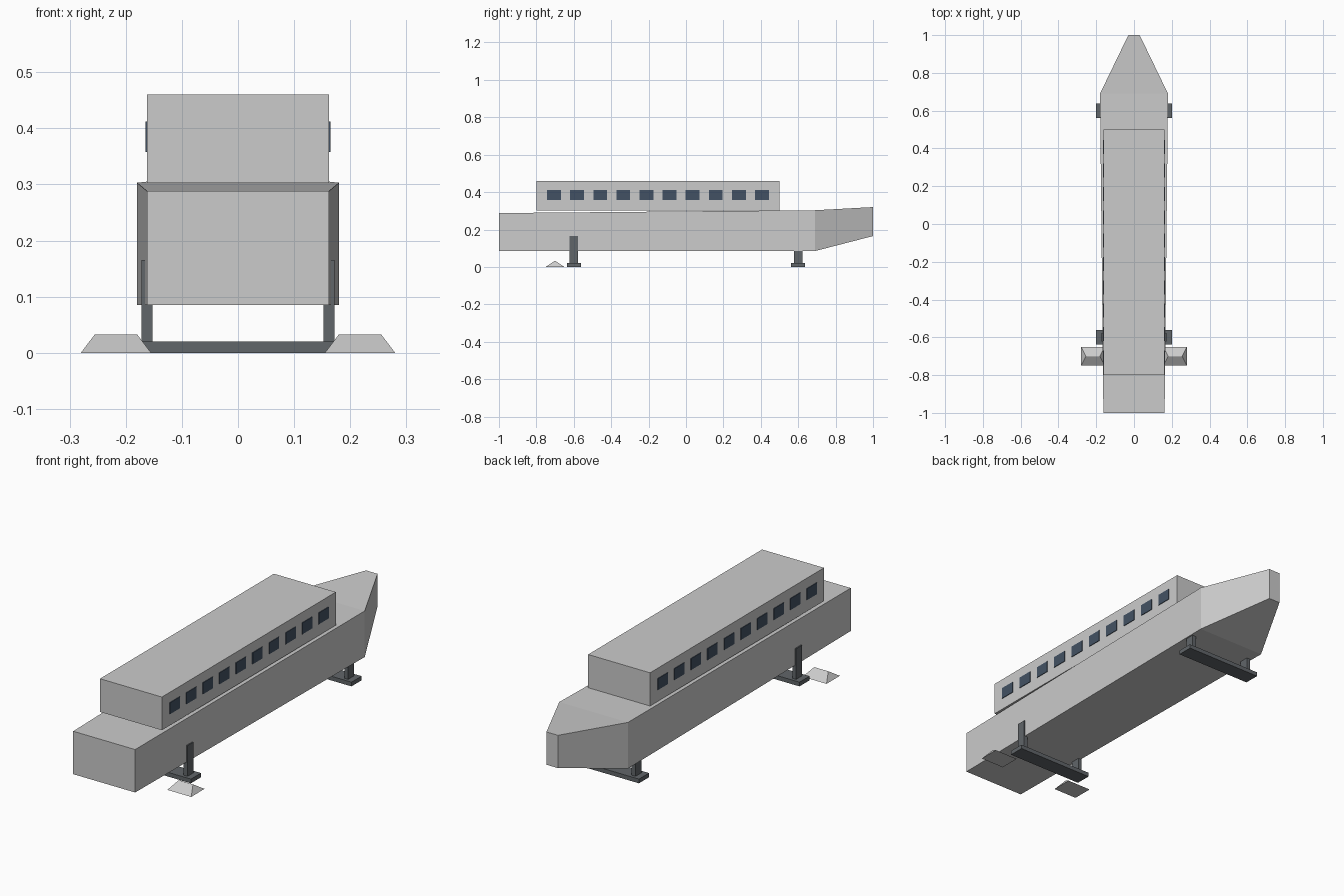
import bpy
import bmesh

if "Cube" in bpy.data.objects:
    bpy.data.objects.remove(bpy.data.objects["Cube"], do_unlink=True)


def material(name, color):
    mat = bpy.data.materials.new(name)
    mat.use_nodes = True
    mat.diffuse_color = (*color, 1)
    mat.node_tree.nodes["Principled BSDF"].inputs["Base Color"].default_value = (*color, 1)
    return mat


light_grey = material("light grey", (0.6, 0.6, 0.6))
dark_grey = material("dark grey", (0.12, 0.133, 0.143))
window_blue = material("window blue", (0.055, 0.083, 0.125))


def loft(name, sections, mat):
    """Join closed rings of points into a capped solid."""
    bm = bmesh.new()
    rings = [[bm.verts.new(p) for p in ring] for ring in sections]
    for a, b in zip(rings, rings[1:]):
        for i in range(len(a)):
            j = (i + 1) % len(a)
            bm.faces.new((a[i], a[j], b[j], b[i]))
    bm.faces.new(rings[0])
    bm.faces.new(rings[-1])
    bmesh.ops.recalc_face_normals(bm, faces=bm.faces)
    mesh = bpy.data.meshes.new(name)
    bm.to_mesh(mesh)
    bm.free()
    mesh.materials.append(mat)
    obj = bpy.data.objects.new(name, mesh)
    bpy.context.collection.objects.link(obj)
    return obj


def box(name, x, y, z, mat):
    ring = [(x[0], y[0]), (x[1], y[0]), (x[1], y[1]), (x[0], y[1])]
    return loft(name, [[(*p, h) for p in ring] for h in z], mat)


# Hull: rectangular sections from the flat end to the pointed end
hull_sections = []
for y, half, low, high in ((-1, 0.162, 0.085, 0.288),
                           (0.69, 0.18, 0.085, 0.303),
                           (1, 0.03, 0.165, 0.32)):
    hull_sections.append([(-half, y, low), (half, y, low), (half, y, high), (-half, y, high)])
loft("hull", hull_sections, light_grey)

# Cabin
box("cabin", (-0.162, 0.162), (-0.8, 0.5), (0.303, 0.46), light_grey)

# Window plates along both cabin sides
for side, s in (("left", 1), ("right", -1)):
    for i in range(10):
        y = -0.706 + i * 0.1236
        box(f"{side}_window_{i + 1}", sorted((s * 0.16, s * 0.165)),
            (y - 0.037, y + 0.037), (0.358, 0.412), window_blue)

# Landing supports: a cross beam and two legs at each end
for end, y in (("front", -0.6), ("rear", 0.6)):
    box(f"{end}_foot_beam", (-0.2, 0.2), (y - 0.0375, y + 0.0375), (0, 0.02), dark_grey)
    for side, s in (("left", 1), ("right", -1)):
        box(f"{end}_{side}_leg", sorted((s * 0.152, s * 0.172)),
            (y - 0.0225, y + 0.0225), (0.02, 0.165), dark_grey)

# Low fins with a ridge and sloping ends
for side, s in (("left", 1), ("right", -1)):
    base = [(s * 0.155, -0.75, 0), (s * 0.28, -0.75, 0), (s * 0.28, -0.65, 0), (s * 0.155, -0.65, 0)]
    ridge = [(s * 0.18, -0.701, 0.033), (s * 0.255, -0.701, 0.033),
             (s * 0.255, -0.699, 0.033), (s * 0.18, -0.699, 0.033)]
    loft(f"{side}_fin", [base, ridge], light_grey)
